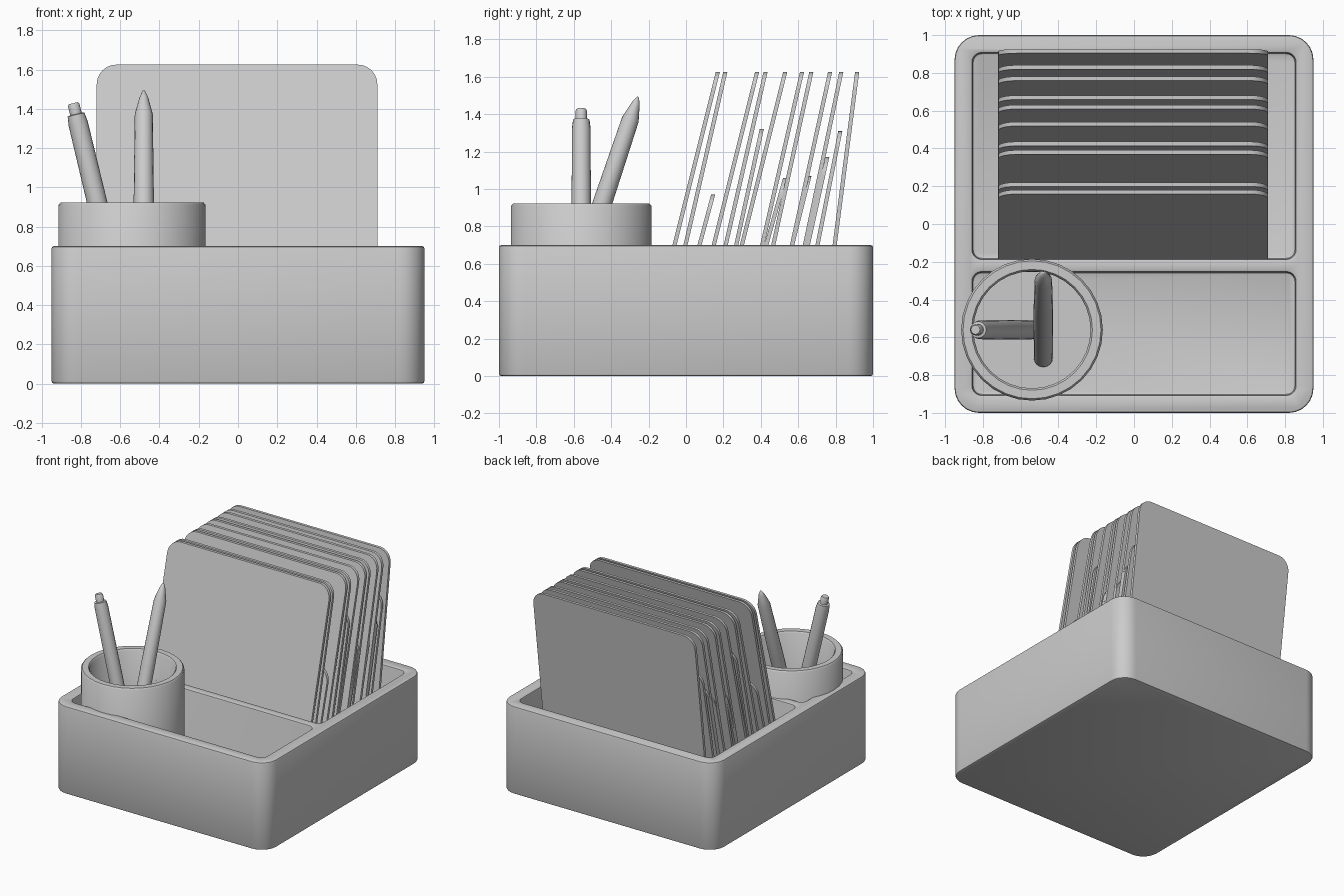
import bpy, bmesh, math
from mathutils import Vector

cube = bpy.data.objects.get("Cube")
if cube:
    bpy.data.objects.remove(cube)

grey = bpy.data.materials.new("soft grey")
grey.use_nodes = True
GREY = (0.6, 0.6, 0.6, 1)
grey.diffuse_color = GREY
grey.node_tree.nodes["Principled BSDF"].inputs["Base Color"].default_value = GREY


def make_object(name, bm):
    bmesh.ops.recalc_face_normals(bm, faces=bm.faces)
    mesh = bpy.data.meshes.new(name)
    bm.to_mesh(mesh)
    bm.free()
    mesh.materials.append(grey)
    obj = bpy.data.objects.new(name, mesh)
    bpy.context.collection.objects.link(obj)
    return obj


def activate(obj):
    bpy.ops.object.select_all(action="DESELECT")
    obj.select_set(True)
    bpy.context.view_layer.objects.active = obj


def smooth(obj):
    activate(obj)
    bpy.ops.object.shade_smooth_by_angle(angle=math.radians(40))


def rounded_rect(x0, x1, y0, y1, r, steps=6):
    points = []
    corners = [(x1 - r, y1 - r), (x0 + r, y1 - r), (x0 + r, y0 + r), (x1 - r, y0 + r)]
    for i, (cx, cy) in enumerate(corners):
        for s in range(steps + 1):
            a = math.pi / 2 * (i + s / steps)
            points.append((cx + r * math.cos(a), cy + r * math.sin(a)))
    return points


def prism(name, outline, place, offset):
    """Extrude a closed outline, mapped into space by place()."""
    bm = bmesh.new()
    face = bm.faces.new([bm.verts.new(place(*p)) for p in outline])
    ext = bmesh.ops.extrude_face_region(bm, geom=[face])
    verts = [v for v in ext["geom"] if isinstance(v, bmesh.types.BMVert)]
    bmesh.ops.translate(bm, verts=verts, vec=offset)
    return make_object(name, bm)


def lathe(name, profile, base, axis=(0, 0, 1), sides=32):
    """Spin a (radius, height) profile; the axis may lean."""
    bm = bmesh.new()
    verts = [bm.verts.new((r, 0, z)) for r, z in profile]
    edges = [bm.edges.new(pair) for pair in zip(verts, verts[1:])]
    bmesh.ops.spin(bm, geom=verts + edges, cent=(0, 0, 0), axis=(0, 0, 1),
                   angle=math.tau, steps=sides)
    bmesh.ops.remove_doubles(bm, verts=bm.verts, dist=0.0005)
    obj = make_object(name, bm)
    obj.location = base
    obj.rotation_euler = Vector((0, 0, 1)).rotation_difference(Vector(axis)).to_euler()
    smooth(obj)
    return obj


# Organizer box with two compartments
box = prism("organizer_box", rounded_rect(-0.95, 0.95, -1, 1, 0.13),
            lambda x, y: (x, y, 0), (0, 0, 0.7))
FLOOR = 0.07
for name, y0, y1 in (("front_tray_cutter", -0.905, -0.255), ("card_slot_cutter", -0.185, 0.905)):
    cutter = prism(name, rounded_rect(-0.855, 0.855, y0, y1, 0.05),
                   lambda x, y: (x, y, FLOOR), (0, 0, 1))
    cutter.hide_render = True
    cut = box.modifiers.new(name, "BOOLEAN")
    cut.object = cutter
    cut.solver = "EXACT"
    activate(box)
    bpy.ops.object.modifier_apply(modifier=cut.name)
    bpy.data.objects.remove(cutter)
bevel = box.modifiers.new("soft_edges", "BEVEL")
bevel.width = 0.012
bevel.segments = 2
bevel.limit_method = "ANGLE"
bevel.angle_limit = math.radians(50)
activate(box)
bpy.ops.object.modifier_apply(modifier=bevel.name)
smooth(box)

# Pen cup
lathe("pen_cup", [(0, 0), (0.365, 0), (0.375, 0.01), (0.375, 0.84), (0.365, 0.852),
                  (0.32, 0.852), (0.31, 0.84), (0.31, 0.06), (0, 0.06)],
      (-0.54, -0.56, FLOOR))

# Pen with a push button, leaning left; pointed pencil, leaning back
lathe("push_button_pen", [(0, 0), (0.05, 0), (0.052, 0.6), (0.05, 1.22), (0.044, 1.265),
                          (0.03, 1.268), (0.03, 1.315), (0.024, 1.325), (0, 1.325)],
      (-0.53, -0.56, 0.14), (-0.24, 0, 1), 16)
lathe("pointed_pencil", [(0, 0), (0.05, 0), (0.052, 0.8), (0.046, 1.3),
                         (0.022, 1.39), (0.006, 1.425), (0, 1.428)],
      (-0.48, -0.71, 0.14), (0, 0.335, 1), 16)


# Cards, each leaning back: top y, top z, lean per unit of height
def card(name, y_top, z_top, lean):
    z_low = 0.12
    obj = prism(name, rounded_rect(-0.72, 0.71, z_low, z_top, 0.1),
                lambda x, z: (x, y_top + lean * (z - z_top) - 0.011, z), (0, 0.022, 0))
    smooth(obj)


tall = [(0.17, 0.25), (0.21, 0.23), (0.38, 0.25), (0.425, 0.23), (0.53, 0.25),
        (0.62, 0.23), (0.67, 0.22), (0.77, 0.22), (0.83, 0.21), (0.915, 0.13)]
for i, (y, lean) in enumerate(tall):
    card(f"tall_card_{i + 1}", y, 1.625, lean)
short = [(0.145, 0.97, 0.27), (0.405, 1.32, 0.22), (0.53, 1.06, 0.28),
         (0.66, 1.07, 0.25), (0.755, 1.17, 0.22), (0.825, 1.31, 0.2)]
for i, (y, z, lean) in enumerate(short):
    card(f"short_card_{i + 1}", y, z, lean)
